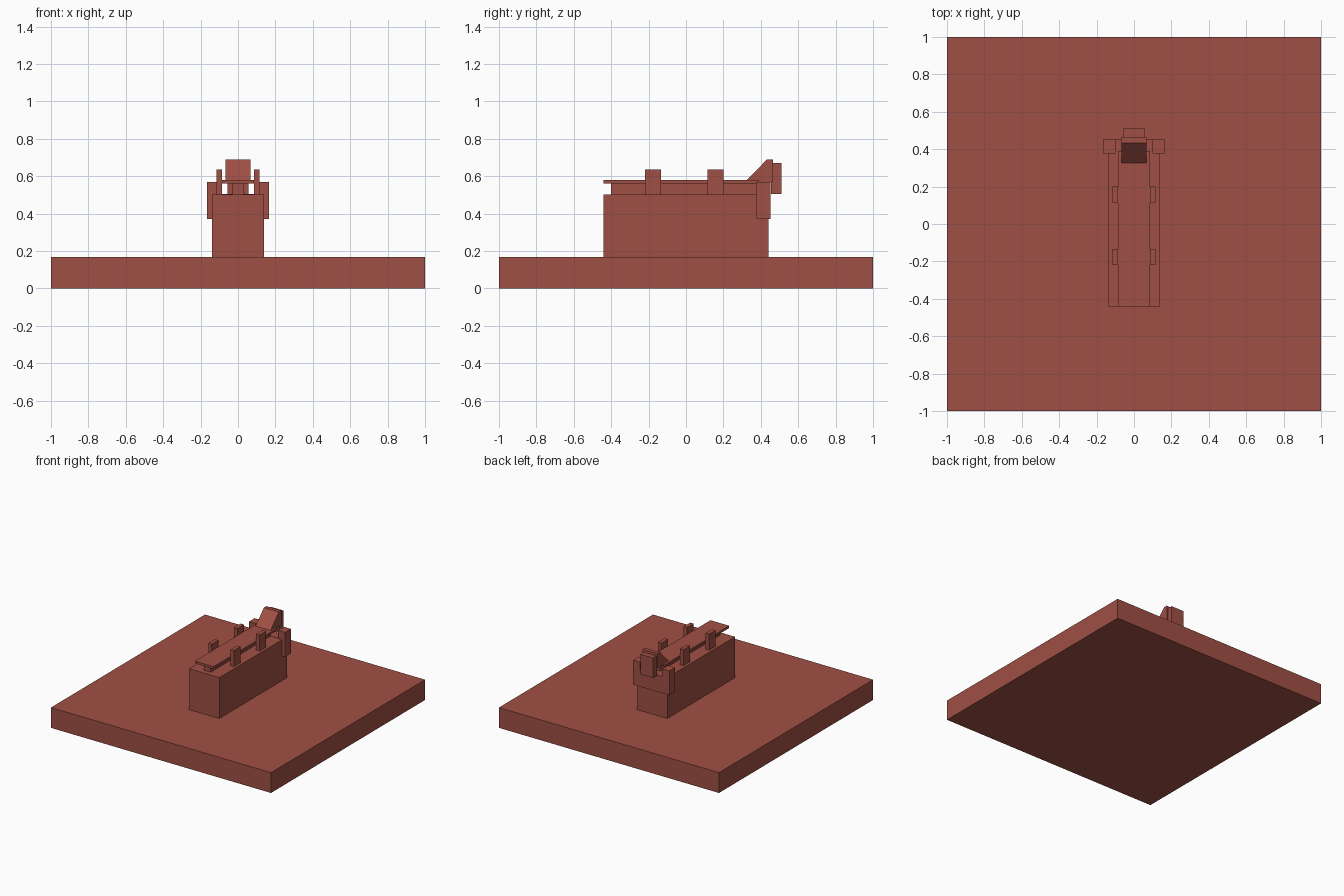
import bpy, bmesh

if "Cube" in bpy.data.objects:
    bpy.data.objects.remove(bpy.data.objects["Cube"])

red = bpy.data.materials.new("brick_red")
red.diffuse_color = (0.35, 0.08, 0.058, 1)
red.use_nodes = True
red.node_tree.nodes["Principled BSDF"].inputs["Base Color"].default_value = red.diffuse_color


def prism(name, profile, x0, x1):
    """Extrude a (y, z) profile from x0 to x1."""
    bm = bmesh.new()
    face = bm.faces.new([bm.verts.new((x0, y, z)) for y, z in profile])
    ext = bmesh.ops.extrude_face_region(bm, geom=[face])
    moved = [v for v in ext["geom"] if isinstance(v, bmesh.types.BMVert)]
    bmesh.ops.translate(bm, vec=(x1 - x0, 0, 0), verts=moved)
    bmesh.ops.recalc_face_normals(bm, faces=bm.faces)
    mesh = bpy.data.meshes.new(name)
    bm.to_mesh(mesh)
    bm.free()
    mesh.materials.append(red)
    obj = bpy.data.objects.new(name, mesh)
    bpy.context.collection.objects.link(obj)
    return obj


def box(name, x0, x1, y0, y1, z0, z1):
    return prism(name, [(y0, z0), (y1, z0), (y1, z1), (y0, z1)], x0, x1)


# Ground slab and pedestal
box("base_slab", -1, 1, -1, 1, 0, 0.167)
box("pedestal", -0.138, 0.138, -0.44, 0.44, 0.167, 0.503)

# Bench: narrow support under a thin overhanging plank
box("plank_support", -0.03, 0.03, -0.4, 0.38, 0.503, 0.561)
box("plank", -0.085, 0.085, -0.44, 0.39, 0.561, 0.579)

# Sloped headrest and its back plate
prism("headrest", [(0.325, 0.579), (0.433, 0.69), (0.465, 0.69),
                   (0.465, 0.57), (0.325, 0.57)], -0.068, 0.068)
box("back_plate", -0.057, 0.057, 0.455, 0.51, 0.505, 0.67)

# Cross bracket with raised ends
box("bracket", -0.165, 0.165, 0.377, 0.452, 0.37, 0.505)
for side, s in (("left", -1), ("right", 1)):
    a, b = sorted((s * 0.1, s * 0.165))
    box("bracket_end_" + side, a, b, 0.377, 0.452, 0.505, 0.57)
    # Side posts along the plank
    a, b = sorted((s * 0.085, s * 0.116))
    for place, y in (("front", -0.22), ("rear", 0.115)):
        box(f"post_{place}_{side}", a, b, y, y + 0.085, 0.503, 0.635)
